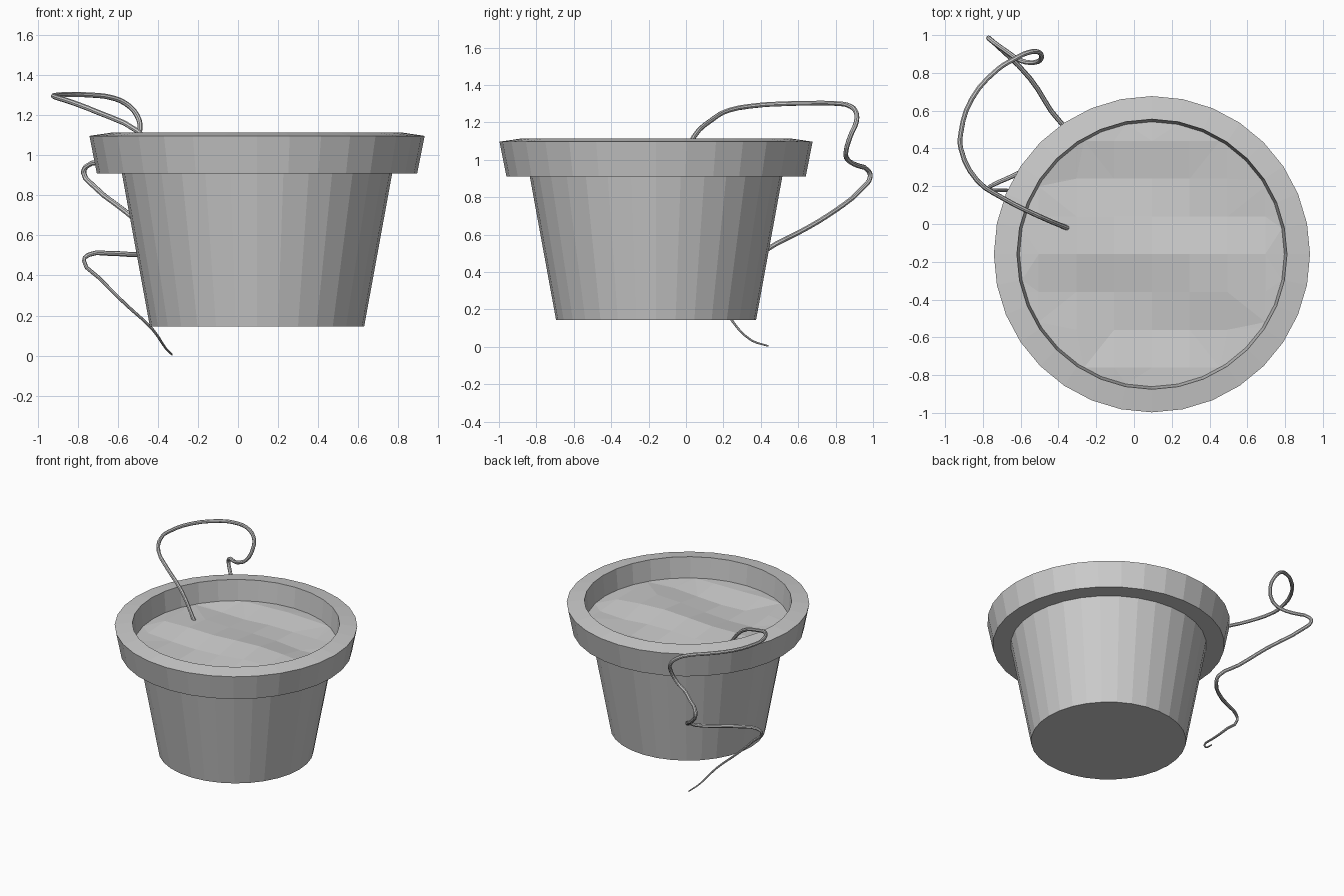
import bpy, bmesh, math

if "Cube" in bpy.data.objects:
    bpy.data.objects.remove(bpy.data.objects["Cube"])

CX, CY, SIDES = 0.095, -0.16, 32

grey = bpy.data.materials.new("plain_grey")
grey.diffuse_color = (0.6, 0.6, 0.6, 1)
grey.use_nodes = True
grey.node_tree.nodes["Principled BSDF"].inputs["Base Color"].default_value = grey.diffuse_color


def add_object(name, mesh):
    mesh.materials.clear()
    mesh.materials.append(grey)
    ob = bpy.data.objects.new(name, mesh)
    bpy.context.collection.objects.link(ob)
    return ob


def ring(bm, r, z):
    return [bm.verts.new((CX + r * math.cos(2 * math.pi * i / SIDES),
                          CY + r * math.sin(2 * math.pi * i / SIDES), z))
            for i in range(SIDES)]


# Pot: turned profile from the base up, over the rim and down to the soil
profile = [(0.535, 0.145), (0.675, 0.91), (0.80, 0.91), (0.837, 1.097),
           (0.715, 1.115), (0.70, 0.95)]
bm = bmesh.new()
rings = [ring(bm, r, z) for r, z in profile]
for a, b in zip(rings, rings[1:]):
    for i in range(SIDES):
        j = (i + 1) % SIDES
        bm.faces.new((a[i], a[j], b[j], b[i]))
bm.faces.new(rings[0][::-1])
me = bpy.data.meshes.new("pot")
bm.to_mesh(me)
bm.free()
add_object("pot", me)

# Soil: disc cut into a grid, then gently rippled
bm = bmesh.new()
bm.faces.new(ring(bm, 0.702, 0.96))
for k in range(-3, 4):
    for co, no in (((CX + 0.2 * k, 0, 0), (1, 0, 0)),
                   ((0, CY + 0.2 * k, 0), (0, 1, 0))):
        bmesh.ops.bisect_plane(bm, geom=bm.verts[:] + bm.edges[:] + bm.faces[:],
                               plane_co=co, plane_no=no)
for v in bm.verts:
    x, y = v.co.x - CX, v.co.y - CY
    fade = min(1, max(0, (0.70 - math.hypot(x, y)) / 0.2))
    v.co.z += fade * (0.024 * math.cos(9 * y + 1.5 * x) + 0.01 * math.sin(7 * x + 3 * y))
bmesh.ops.triangulate(bm, faces=[f for f in bm.faces if len(f.verts) > 4])
me = bpy.data.meshes.new("soil")
bm.to_mesh(me)
bm.free()
add_object("soil", me)

# Vine: tapering tube trailing over the rim to the ground
path = [(-0.345, -0.025, 0.95), (-0.50, 0.04, 1.12), (-0.70, 0.14, 1.215),
        (-0.83, 0.23, 1.265), (-0.917, 0.40, 1.293), (-0.917, 0.48, 1.298),
        (-0.86, 0.66, 1.303), (-0.72, 0.82, 1.300), (-0.64, 0.87, 1.29),
        (-0.56, 0.908, 1.258), (-0.505, 0.91, 1.20), (-0.49, 0.88, 1.13),
        (-0.53, 0.855, 1.04), (-0.60, 0.865, 1.0), (-0.67, 0.91, 0.972),
        (-0.76, 0.975, 0.942), (-0.77, 0.985, 0.91), (-0.73, 0.95, 0.855),
        (-0.55, 0.77, 0.71), (-0.44, 0.60, 0.61), (-0.36, 0.48, 0.55),
        (-0.38, 0.43, 0.52), (-0.50, 0.33, 0.505), (-0.64, 0.255, 0.51),
        (-0.74, 0.21, 0.505), (-0.77, 0.19, 0.475), (-0.69, 0.178, 0.385),
        (-0.56, 0.19, 0.255), (-0.43, 0.25, 0.135), (-0.36, 0.35, 0.035),
        (-0.33, 0.44, 0.005)]
cu = bpy.data.curves.new("vine_path", "CURVE")
cu.dimensions = "3D"
cu.bevel_depth = 0.013
cu.bevel_resolution = 2
cu.resolution_u = 3
cu.use_fill_caps = True
sp = cu.splines.new("BEZIER")
sp.bezier_points.add(len(path) - 1)
for i, (p, co) in enumerate(zip(sp.bezier_points, path)):
    p.co = co
    p.handle_left_type = p.handle_right_type = "AUTO"
    t = i / (len(path) - 1)
    p.radius = 1 if t < 0.75 else 1 - 0.65 * (t - 0.75) / 0.25
helper = bpy.data.objects.new("vine_path", cu)
bpy.context.collection.objects.link(helper)
bpy.context.view_layer.update()
dg = bpy.context.evaluated_depsgraph_get()
me = bpy.data.meshes.new_from_object(helper.evaluated_get(dg))
bpy.data.objects.remove(helper)
for f in me.polygons:
    f.use_smooth = False
add_object("vine", me)
